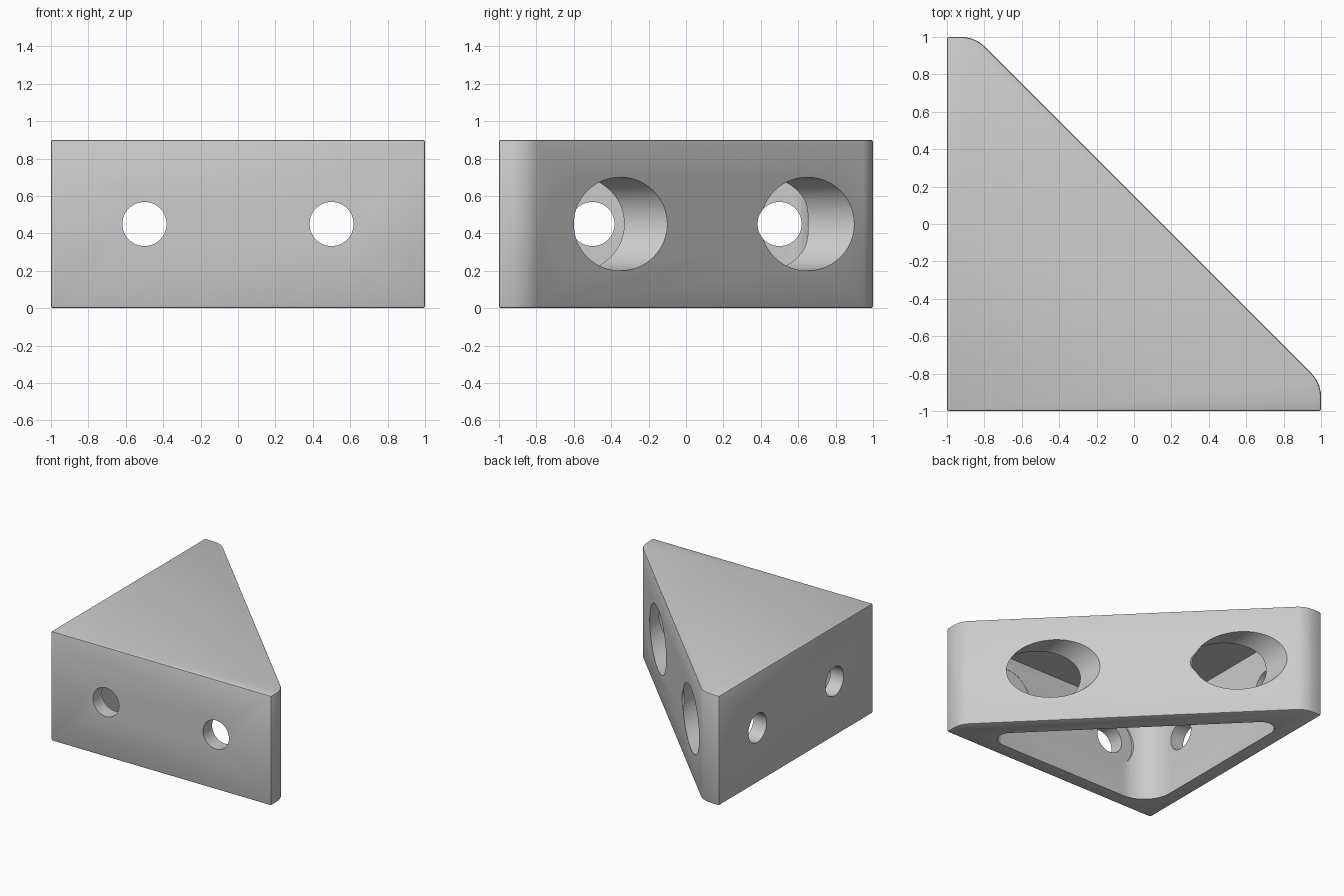
import bpy, bmesh, math
from mathutils import Vector, Matrix

cube = bpy.data.objects.get("Cube")
if cube:
    bpy.data.objects.remove(cube, do_unlink=True)

HEIGHT, WALL, ROOF = 0.9, 0.12, 0.78
HOLE_Z = 0.45

grey = bpy.data.materials.new("plain_grey")
grey.use_nodes = True
grey.diffuse_color = (0.6, 0.6, 0.6, 1)
grey.node_tree.nodes["Principled BSDF"].inputs["Base Color"].default_value = (0.6, 0.6, 0.6, 1)


def add_object(name, bm):
    bmesh.ops.recalc_face_normals(bm, faces=bm.faces)
    mesh = bpy.data.meshes.new(name)
    bm.to_mesh(mesh)
    bm.free()
    mesh.materials.append(grey)
    obj = bpy.data.objects.new(name, mesh)
    bpy.context.collection.objects.link(obj)
    return obj


def rounded(corners, steps=12):
    """Outline from (x, y, radius) corners, each replaced by a tangent arc."""
    out = []
    for i, (x, y, r) in enumerate(corners):
        p = Vector((x, y))
        if not r:
            out.append(p)
            continue
        a = (Vector(corners[i - 1][:2]) - p).normalized()
        b = (Vector(corners[(i + 1) % len(corners)][:2]) - p).normalized()
        half = a.angle(b) / 2
        centre = p + (a + b).normalized() * r / math.sin(half)
        start = p + a * r / math.tan(half) - centre
        sweep = math.pi - 2 * half
        for k in range(steps + 1):
            out.append(centre + Matrix.Rotation(sweep * k / steps, 2) @ start)
    return out


def prism(name, outline, low, high):
    bm = bmesh.new()
    face = bm.faces.new([bm.verts.new((p.x, p.y, low)) for p in outline])
    top = bmesh.ops.extrude_face_region(bm, geom=[face])["geom"]
    verts = [v for v in top if isinstance(v, bmesh.types.BMVert)]
    bmesh.ops.translate(bm, verts=verts, vec=(0, 0, high - low))
    return add_object(name, bm)


def bore(name, axis, offset, radius, start, end):
    """Cylinder along x or y, from start to end, at the given side offset."""
    bm = bmesh.new()
    bmesh.ops.create_cone(bm, cap_ends=True, segments=64, radius1=radius,
                          radius2=radius, depth=end - start)
    mid = (start + end) / 2
    if axis == "x":
        turn, place = Matrix.Rotation(math.pi / 2, 4, "Y"), (mid, offset, HOLE_Z)
    else:
        turn, place = Matrix.Rotation(math.pi / 2, 4, "X"), (offset, mid, HOLE_Z)
    bm.transform(Matrix.Translation(place) @ turn)
    return add_object(name, bm)


def apply(obj, mod):
    bpy.context.view_layer.objects.active = obj
    bpy.ops.object.modifier_apply(modifier=mod.name)


def cut(obj, cutter):
    mod = obj.modifiers.new("cut", "BOOLEAN")
    mod.operation, mod.solver, mod.object = "DIFFERENCE", "EXACT", cutter
    apply(obj, mod)
    bpy.data.objects.remove(cutter, do_unlink=True)


# Triangular block with blunt, rounded ends and softened edges
body = prism("corner_bracket", rounded([
    (-1, -1, 0), (1, -1, 0), (1, -0.85, 0.18), (-0.85, 1, 0.18), (-1, 1, 0)]), 0, HEIGHT)
soften = body.modifiers.new("soften", "BEVEL")
soften.width, soften.segments = 0.012, 2
soften.limit_method, soften.angle_limit = "ANGLE", math.radians(30)
apply(body, soften)

# Pocket open at the underside
inner = WALL - 1
far = 1.92 - 2 - inner
cut(body, prism("pocket", rounded([
    (inner, inner, 0.25), (far, inner, 0.1), (inner, far, 0.1)]), -0.1, ROOF))

# Screw holes with access bores through the sloping wall
for axis in "xy":
    for side in (-0.5, 0.5):
        cut(body, bore("access_bore", axis, side, 0.25, -0.72, 1.4))
        cut(body, bore("head_bore", axis, side, 0.22, inner - 0.002, 1.3))
        cut(body, bore("screw_hole", axis, side, 0.118, -1.2, 0))

bpy.ops.object.select_all(action="DESELECT")
body.select_set(True)
bpy.context.view_layer.objects.active = body
bpy.ops.object.shade_smooth_by_angle(angle=math.radians(30))
